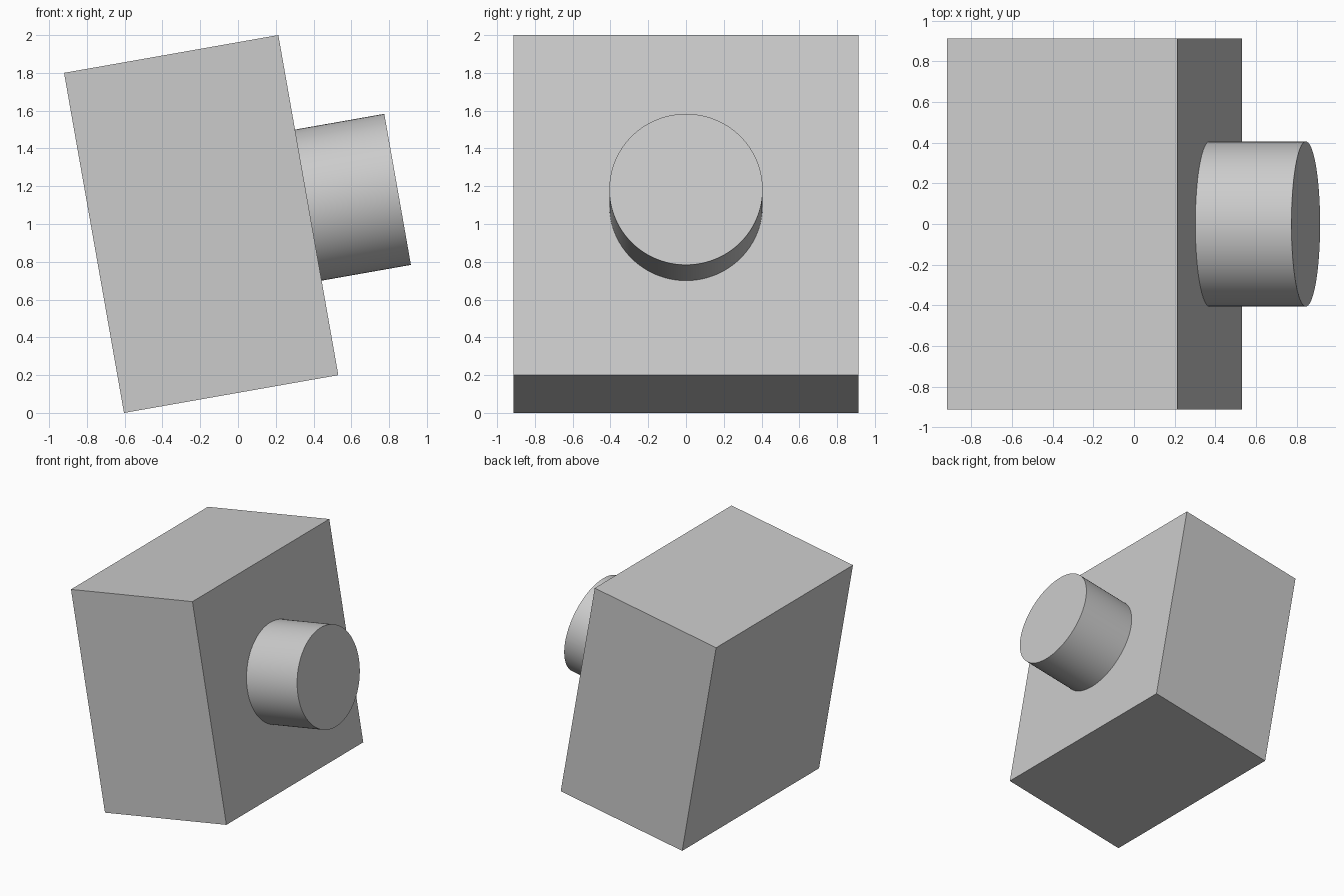
import bpy
import math
from mathutils import Matrix, Vector

cube = bpy.data.objects.get("Cube")
if cube:
    bpy.data.objects.remove(cube, do_unlink=True)

# Single grey material
GREY = (0.6, 0.6, 0.6, 1.0)
grey = bpy.data.materials.new("plain_grey")
grey.use_nodes = True
grey.diffuse_color = GREY
grey.node_tree.nodes["Principled BSDF"].inputs["Base Color"].default_value = GREY

# Both parts share one tilted frame at the block's centre
WIDTH, DEPTH, HEIGHT = 1.152, 1.826, 1.828
RADIUS, REACH, SUNK = 0.406, 0.48, 0.02
tilt = Matrix.Translation((-0.195, 0, 1)) @ Matrix.Rotation(math.radians(-10), 4, "Y")


def finish(name, local):
    obj = bpy.context.object
    obj.name = name
    obj.data.materials.append(grey)
    obj.matrix_world = tilt @ local
    return obj


# Tilted block
bpy.ops.mesh.primitive_cube_add(size=1)
block = finish("block", Matrix.Identity(4))
block.data.transform(Matrix.Diagonal((WIDTH, DEPTH, HEIGHT, 1)))

# Round peg standing out of the block's +x face
bpy.ops.mesh.primitive_cylinder_add(vertices=96, radius=RADIUS, depth=REACH + SUNK)
centre = Vector((WIDTH / 2 + (REACH - SUNK) / 2, 0, 0))
finish("peg", Matrix.Translation(centre) @ Matrix.Rotation(math.radians(90), 4, "Y"))
bpy.ops.object.shade_smooth_by_angle(angle=math.radians(30))
